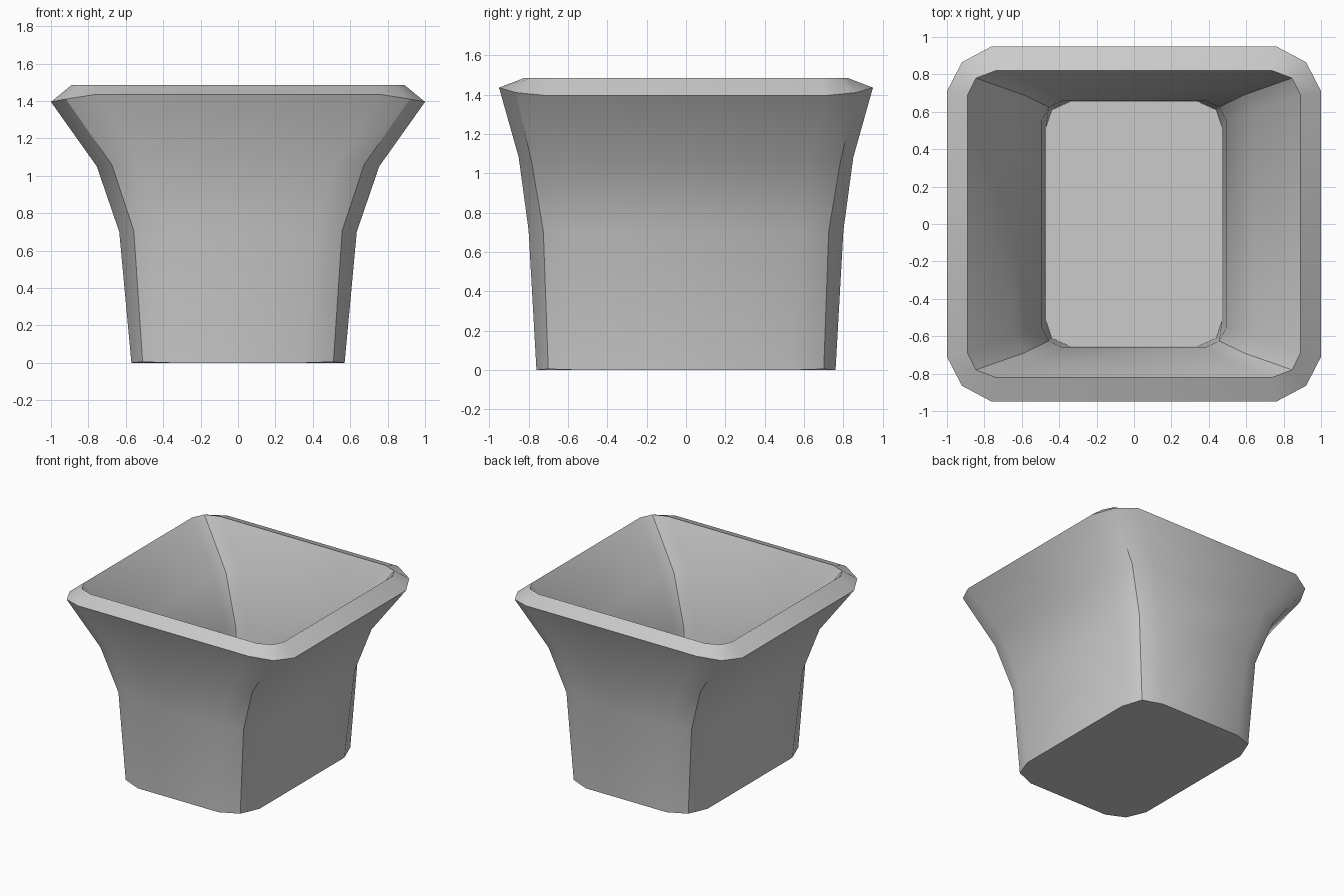
import bpy, bmesh
from math import radians

if "Cube" in bpy.data.objects:
    bpy.data.objects.remove(bpy.data.objects["Cube"])


def ring(bm, side, corner, end):
    """12-point rounded rectangle mirrored from three points of one quadrant."""
    quad = [side, corner, end]
    verts = []
    for sx, sy, pts in ((1, 1, quad), (-1, 1, quad[::-1]),
                        (-1, -1, quad), (1, -1, quad[::-1])):
        verts += [bm.verts.new((sx * x, sy * y, z)) for x, y, z in pts]
    return verts


# Each section: point on the x side, middle of the corner, point on the y side
SECTIONS = [
    # outside, from base to rim
    ((.57, .54, 0), (.51, .70, .005), (.36, .76, 0)),
    ((.635, .575, .70), (.557, .725, .705), (.415, .80, .71)),
    ((.755, .62, 1.05), (.675, .785, 1.06), (.53, .85, 1.08)),
    ((1.0, .71, 1.395), (.92, .865, 1.41), (.76, .95, 1.435)),
    # inside, from lip to floor
    ((.89, .69, 1.485), (.845, .78, 1.485), (.74, .82, 1.485)),
    ((.635, .60, 1.12), (.59, .69, 1.12), (.50, .735, 1.12)),
    ((.495, .55, .73), (.455, .625, .73), (.38, .66, .73)),
    ((.47, .52, .10), (.44, .61, .10), (.34, .655, .10)),
]

# Flared planter: loft the sections, cap the base and the inner floor
bm = bmesh.new()
rings = [ring(bm, *s) for s in SECTIONS]
for a, b in zip(rings, rings[1:]):
    for i in range(12):
        j = (i + 1) % 12
        bm.faces.new((a[i], a[j], b[j], b[i]))
bm.faces.new(rings[0][::-1])
bm.faces.new(rings[-1])
bmesh.ops.recalc_face_normals(bm, faces=bm.faces)

mesh = bpy.data.meshes.new("flared_planter")
bm.to_mesh(mesh)
bm.free()
planter = bpy.data.objects.new("flared_planter", mesh)
bpy.context.collection.objects.link(planter)

# Smooth walls with crisp corner creases and rim
bpy.context.view_layer.objects.active = planter
planter.select_set(True)
bpy.ops.object.shade_smooth_by_angle(angle=radians(30))
